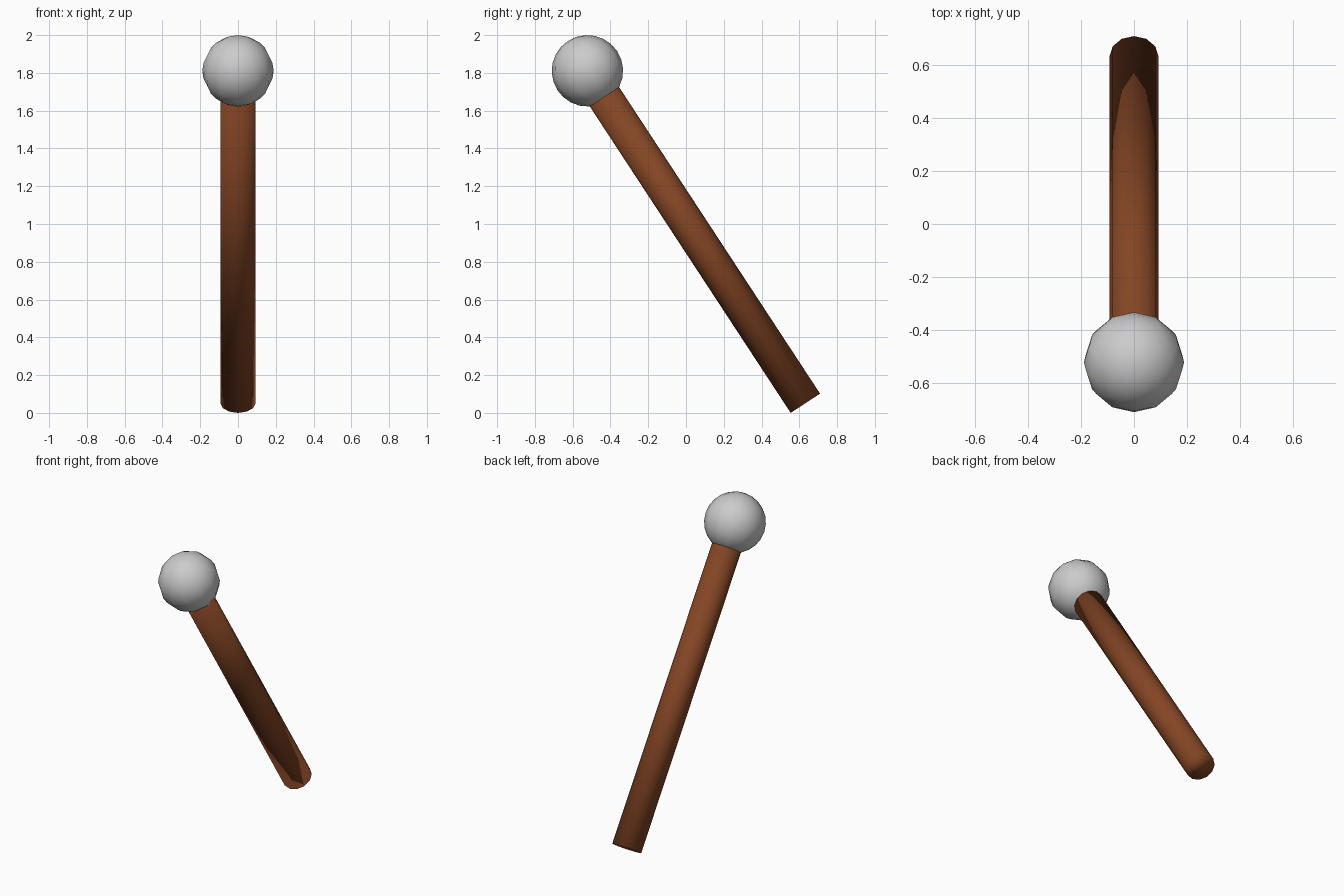
import bpy
from mathutils import Vector

if "Cube" in bpy.data.objects:
    bpy.data.objects.remove(bpy.data.objects["Cube"])

foot = Vector((0, 0.632, 0.051))
head = Vector((0, -0.522, 1.811))
axis = head - foot
tilt = axis.to_track_quat('Z', 'Y').to_euler()


def finish(name):
    obj = bpy.context.object
    obj.name = name
    bpy.ops.object.shade_smooth()
    return obj


# Slanted wooden handle, smooth all over including its end caps
bpy.ops.mesh.primitive_cylinder_add(vertices=12, radius=0.093, depth=axis.length,
                                    location=(foot + head) / 2, rotation=tilt)
handle = finish("handle")
wood = bpy.data.materials.new("wood")
wood.diffuse_color = (0.23, 0.06, 0.018, 1)
wood.use_nodes = True
wood.node_tree.nodes["Principled BSDF"].inputs["Base Color"].default_value = wood.diffuse_color
handle.data.materials.append(wood)

# Ball on the upper end, its poles in line with the handle
bpy.ops.mesh.primitive_uv_sphere_add(segments=12, ring_count=12, radius=0.189,
                                     location=head, rotation=tilt)
finish("ball_head")
